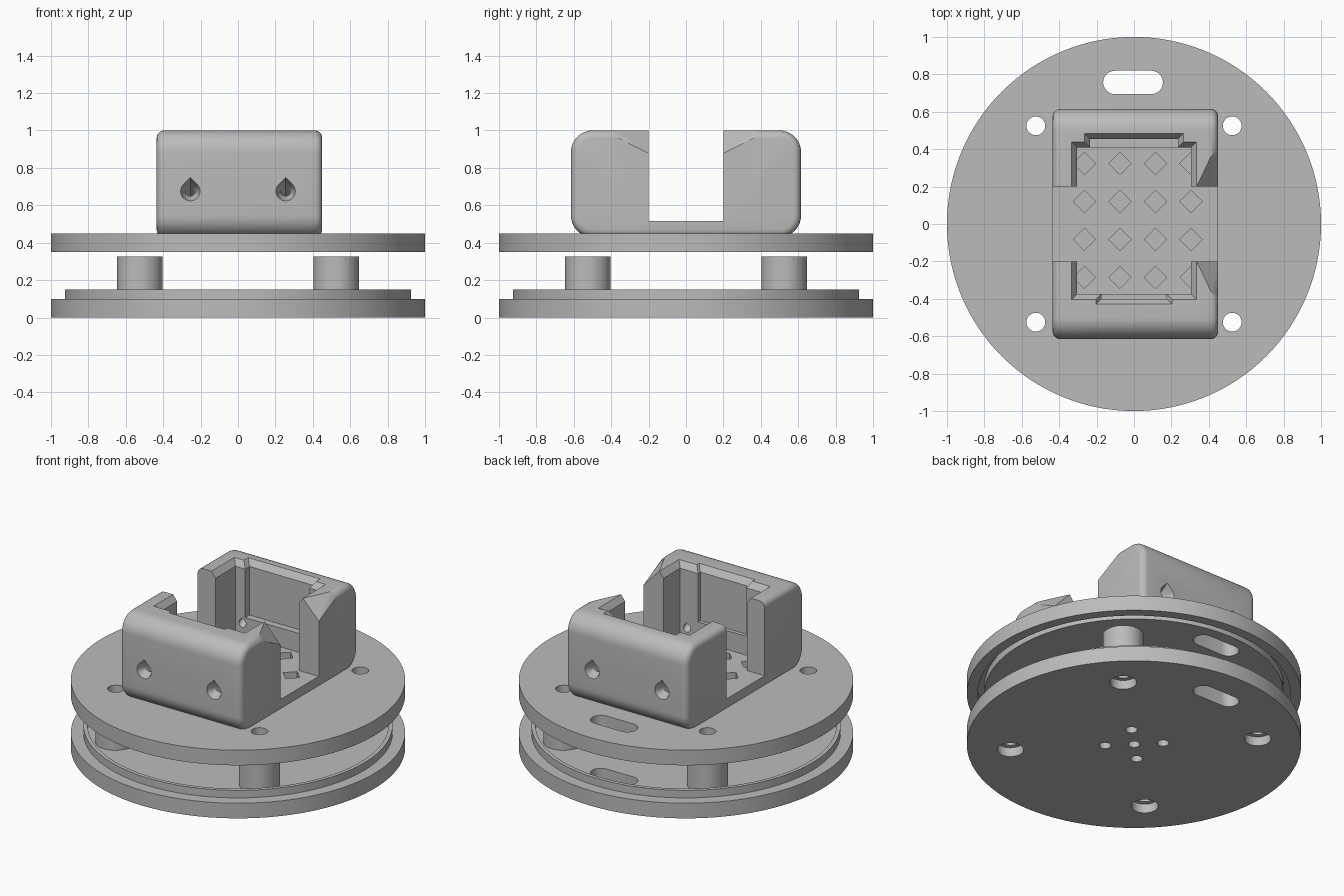
import bpy, bmesh, math
from mathutils import Vector

if "Cube" in bpy.data.objects:
    bpy.data.objects.remove(bpy.data.objects["Cube"], do_unlink=True)

grey = bpy.data.materials.new("plain grey")
grey.use_nodes = True
COLOUR = (0.5, 0.5, 0.5, 1)
grey.diffuse_color = COLOUR
grey.node_tree.nodes["Principled BSDF"].inputs["Base Color"].default_value = COLOUR


def finish(name, bm):
    bmesh.ops.recalc_face_normals(bm, faces=bm.faces)
    mesh = bpy.data.meshes.new(name)
    bm.to_mesh(mesh)
    bm.free()
    obj = bpy.data.objects.new(name, mesh)
    bpy.context.collection.objects.link(obj)
    mesh.materials.append(grey)
    return obj


def loft(bm, rings):
    """Closed solid through rings of equal point count."""
    loops = [[bm.verts.new(p) for p in ring] for ring in rings]
    n = len(loops[0])
    for a, b in zip(loops, loops[1:]):
        for i in range(n):
            j = (i + 1) % n
            bm.faces.new((a[i], a[j], b[j], b[i]))
    bm.faces.new(loops[0][::-1])
    bm.faces.new(loops[-1])


def circle(r, x, y, z, n):
    return [(x + r * math.cos(math.tau * i / n), y + r * math.sin(math.tau * i / n), z)
            for i in range(n)]


def rect(x, y0, y1, z, grow=0):
    x, y0, y1 = x + grow, y0 - grow, y1 + grow
    return [(-x, y0, z), (x, y0, z), (x, y1, z), (-x, y1, z)]


def cylinders(name, spots, r, z0, z1, n=40):
    bm = bmesh.new()
    for x, y in spots:
        loft(bm, [circle(r, x, y, z0, n), circle(r, x, y, z1, n)])
    return finish(name, bm)


def solid(name, *rings):
    bm = bmesh.new()
    loft(bm, rings)
    return finish(name, bm)


def tube(name, r_in, r_out, z0, z1):
    obj = cylinders(name, [(0, 0)], r_out, z0, z1, 128)
    cut(obj, cylinders("cutter", [(0, 0)], r_in, z0 - 0.1, z1 + 0.1, 128))
    return obj


def cut(obj, cutter):
    cutter.hide_render = True
    mod = obj.modifiers.new("cut", 'BOOLEAN')
    mod.operation = 'DIFFERENCE'
    mod.solver = 'EXACT'
    mod.object = cutter
    bpy.context.view_layer.objects.active = obj
    bpy.ops.object.modifier_apply(modifier=mod.name)
    bpy.data.objects.remove(cutter, do_unlink=True)


def slot(z0, z1):
    def outline(z):
        pts = []
        for i in range(26):
            side = 1 if i < 13 else -1
            a = -math.pi / 2 + math.pi * (i if i < 13 else i - 1) / 12
            pts.append((-0.005 + side * 0.0975 + 0.0625 * math.cos(a),
                        0.757 + 0.0625 * math.sin(a), z))
        return pts
    return solid("slot_cutter", outline(z0), outline(z1))


CORNERS = [(sx * 0.525, sy * 0.525) for sx in (-1, 1) for sy in (-1, 1)]

# Base plate with counterbored corners, cable slot and central hole cross
base = cylinders("base_plate", [(0, 0)], 1, 0, 0.1, 128)
cut(base, slot(-0.1, 0.2))
cut(base, cylinders("cutter", CORNERS, 0.08, -0.1, 0.06))
cut(base, cylinders("cutter", CORNERS, 0.05, -0.1, 0.2))
centre = [(0, 0)] + [(sx * 0.123, sy * 0.123) for sx in (-1, 1) for sy in (-1, 1)]
cut(base, cylinders("cutter", centre, 0.035, -0.1, 0.2, 24))

# Locating lip and spacer posts
lip = tube("base_lip", 0.9, 0.925, 0.1, 0.15)
posts = cylinders("spacer_posts", CORNERS, 0.1225, 0.1, 0.325)
cut(posts, cylinders("cutter", CORNERS, 0.05, 0, 0.4))

# Upper plate with a groove beneath that matches the lip
upper = cylinders("upper_plate", [(0, 0)], 1, 0.35, 0.45, 128)
cut(upper, slot(0.3, 0.5))
cut(upper, cylinders("cutter", CORNERS, 0.05, 0.3, 0.5))
cut(upper, tube("groove_cutter", 0.895, 0.935, 0.3, 0.4))

# Holder: a block with large rounds along x and small rounds on its ends
X0, X1, Y, Z0, Z1 = -0.435, 0.45, 0.615, 0.43, 1.0
bm = bmesh.new()
loft(bm, [[(x, -Y, Z0), (x, Y, Z0), (x, Y, Z1), (x, -Y, Z1)] for x in (X0, X1)])
long_edges = [e for e in bm.edges if abs(e.verts[0].co.x - e.verts[1].co.x) > 0.1]
bmesh.ops.bevel(bm, geom=long_edges, offset=0.115, segments=10, profile=0.5, affect='EDGES')
end_edges = [e for e in bm.edges if abs(e.verts[0].co.x - e.verts[1].co.x) < 0.001]
bmesh.ops.bevel(bm, geom=end_edges, offset=0.04, segments=5, profile=0.5, affect='EDGES')
holder = finish("holder", bm)

# Open sides, main pocket and shallow end recesses, each with a chamfered rim
FLOOR = 0.515
cut(holder, solid("side_cutter", rect(0.6, -0.2, 0.2, FLOOR), rect(0.6, -0.2, 0.2, 1.2)))
for half, y0, y1, z in ((0.305, -0.375, 0.41, FLOOR),
                        (0.235, 0.0, 0.455, 0.64),
                        (0.175, -0.4, 0.0, 0.64)):
    cut(holder, solid("pocket_cutter", rect(half, y0, y1, z), rect(half, y0, y1, 0.96),
                      rect(half, y0, y1, 1.002, 0.03), rect(half, y0, y1, 1.1, 0.03)))

# Sloped relief on the top of the two jaws at +x
for s in (-1, 1):
    bm = bmesh.new()
    for x, y, z in ((0.33, 0.19, 1.0), (0.33, 0.19, 1.1), (0.44, 0.42, 1.0),
                    (0.5, 0.42, 1.1), (0.5, 0.42, 0.96), (0.5, 0.19, 0.82), (0.5, 0.19, 1.1)):
        bm.verts.new((x, s * y, z))
    bmesh.ops.convex_hull(bm, input=bm.verts)
    cut(holder, finish("relief_cutter", bm))

# Grid of diamond holes in the floor
bm = bmesh.new()
for i in range(4):
    for j in range(4):
        x, y = -0.265 + 0.19 * i, -0.285 + 0.203 * j
        loft(bm, [circle(0.06, x, y, z, 4) for z in (0.4, 0.52)])
cut(holder, finish("diamond_cutter", bm))


# Countersunk teardrop holes that slope down into the pocket
def teardrop(x, y, z, r):
    pts = [(x, y, z + r * math.sqrt(2))]
    for i in range(19):
        a = math.radians(135 + 270 * i / 18)
        pts.append((x + r * math.cos(a), y, z + r * math.sin(a)))
    return pts


for s in (-1, 1):
    bm = bmesh.new()
    for x in (-0.255, 0.255):
        loft(bm, [teardrop(x, s * y, z, r) for y, z, r in
                  ((0.65, 0.675, 0.052), (0.614, 0.675, 0.052),
                   (0.56, 0.675, 0.026), (0.37, 0.575, 0.026))])
    cut(holder, finish("teardrop_cutter", bm))

# Smooth shading with sharp edges kept
bpy.ops.object.select_all(action='DESELECT')
for obj in (base, lip, posts, upper, holder):
    obj.select_set(True)
bpy.context.view_layer.objects.active = holder
bpy.ops.object.shade_smooth_by_angle(angle=math.radians(30))
